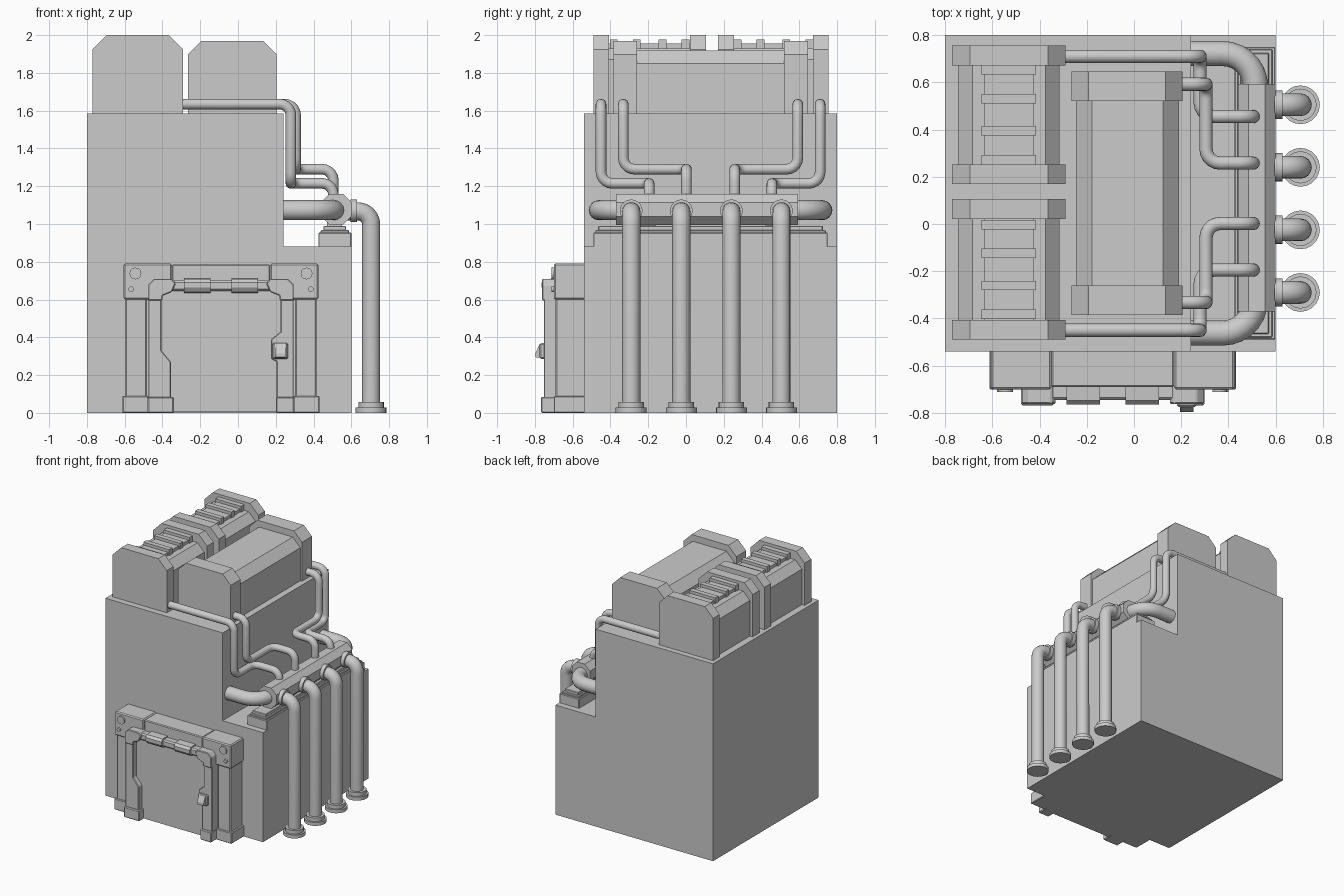
import bpy, bmesh
from math import radians
from mathutils import Vector

if "Cube" in bpy.data.objects:
    bpy.data.objects.remove(bpy.data.objects["Cube"])

CY = 0.13    # mirror plane of the machine body (y)
DX = -0.09   # mirror plane of the front hatch (x)


def finish(name, bm, bevel=0.0, smooth=False):
    bmesh.ops.recalc_face_normals(bm, faces=bm.faces)
    if bevel:
        bmesh.ops.bevel(bm, geom=bm.edges[:], offset=bevel, segments=1, affect='EDGES', profile=0.5)
    me = bpy.data.meshes.new(name)
    bm.to_mesh(me)
    bm.free()
    ob = bpy.data.objects.new(name, me)
    bpy.context.collection.objects.link(ob)
    if smooth:
        smooth_it(ob)
    return ob


def smooth_it(ob):
    bpy.ops.object.select_all(action='DESELECT')
    ob.select_set(True)
    bpy.context.view_layer.objects.active = ob
    bpy.ops.object.shade_smooth_by_angle(angle=radians(35))


def prism(name, pts, axis, a, b, bevel=0.0):
    """Extrude a 2D outline along an axis from a to b."""
    place = {'x': lambda p, t: (t, p[0], p[1]), 'y': lambda p, t: (p[0], t, p[1]),
             'z': lambda p, t: (p[0], p[1], t)}[axis]
    bm = bmesh.new()
    lo = [bm.verts.new(place(p, a)) for p in pts]
    hi = [bm.verts.new(place(p, b)) for p in pts]
    bm.faces.new(lo)
    bm.faces.new(hi)
    for i in range(len(pts)):
        j = (i + 1) % len(pts)
        bm.faces.new((lo[i], lo[j], hi[j], hi[i]))
    return finish(name, bm, bevel)


def box(name, x, y, z, bevel=0.0):
    return prism(name, [(x[0], y[0]), (x[1], y[0]), (x[1], y[1]), (x[0], y[1])], 'z', z[0], z[1], bevel)


def cyl(name, c, r, depth, axis='z', sides=20):
    bm = bmesh.new()
    bmesh.ops.create_cone(bm, cap_ends=True, segments=sides, radius1=r, radius2=r, depth=depth)
    rot = {'z': Vector((0, 0, 1)), 'x': Vector((1, 0, 0)), 'y': Vector((0, 1, 0))}[axis]
    q = Vector((0, 0, 1)).rotation_difference(rot)
    for v in bm.verts:
        v.co = q @ v.co + Vector(c)
    return finish(name, bm, 0, True)


def pipe(name, pts, r, fillet, steps=5):
    """Round pipe along a path of right-angled turns with rounded corners."""
    pts = [Vector(p) for p in pts]
    path = [pts[0]]
    for p, c, n in zip(pts, pts[1:], pts[2:]):
        a = c + (p - c).normalized() * fillet
        b = c + (n - c).normalized() * fillet
        o = a + b - c
        for i in range(steps + 1):
            d = (a - o).normalized().slerp((b - o).normalized(), i / steps)
            path.append(o + d * fillet)
    path.append(pts[-1])
    cu = bpy.data.curves.new(name, 'CURVE')
    cu.dimensions = '3D'
    cu.bevel_depth, cu.bevel_resolution, cu.use_fill_caps = r, 6, True
    sp = cu.splines.new('POLY')
    sp.points.add(len(path) - 1)
    for s, p in zip(sp.points, path):
        s.co = (*p, 1)
    tmp = bpy.data.objects.new(name + "_path", cu)
    bpy.context.collection.objects.link(tmp)
    bpy.context.view_layer.update()
    me = bpy.data.meshes.new_from_object(tmp.evaluated_get(bpy.context.evaluated_depsgraph_get()))
    bpy.data.objects.remove(tmp)
    ob = bpy.data.objects.new(name, me)
    bpy.context.collection.objects.link(ob)
    smooth_it(ob)


def tank_outline(x0, x1, top, c):
    return [(x0, 1.57), (x1, 1.57), (x1, top - c), (x1 - c, top), (x0 + c, top), (x0, top - c)]


# Stepped main housing
prism("housing", [(-.8, 0), (.6, 0), (.6, .88), (.242, .88), (.242, 1.585), (-.8, 1.585)], 'y', -.54, .8)

# Two ribbed tanks on the left
for y0, y1 in ((.17, .755), (-.49, .105)):
    prism("ribbed_tank_body", tank_outline(-.745, -.315, 1.93, .06), 'y', y0 + .02, y1 - .02)
    for a, b in ((y0, y0 + .083), (y1 - .083, y1)):
        prism("ribbed_tank_cap", tank_outline(-.77, -.29, 2.0, .075), 'y', a, b)
    box("rib_strip", (-.635, -.425), (y0 + .05, y1 - .05), (1.92, 1.955))
    mid = (y0 + y1) / 2
    for d in (-.19, -.068, .068, .19):
        box("tank_rib", (-.645, -.415), (mid + d - .02, mid + d + .02), (1.92, 1.978))

# Smooth tank on the right
prism("plain_tank_body", tank_outline(-.245, .19, 1.918, .068), 'y', -.3, .56)
for a, b in ((-.385, -.26), (.52, .645)):
    prism("plain_tank_cap", tank_outline(-.265, .205, 1.97, .072), 'y', a, b)

# Tiered plinth and octagonal manifold on the step
for x0, x1, e, z0, z1 in ((.425, .6, .62, .87, .955), (.438, .587, .61, .95, .968), (.452, .572, .595, .96, .99)):
    box("manifold_plinth", (x0, x1), (CY - e, CY + e), (z0, z1), .004)
for s in (-1, 1):
    box("manifold_support", (.47, .55), (CY + s * .35 - .06, CY + s * .35 + .06), (.98, 1.02))
c = .045
prism("manifold", [(.44 + c, .995), (.6 - c, .995), (.6, .995 + c), (.6, 1.16 - c), (.6 - c, 1.16),
                   (.44 + c, 1.16), (.44, 1.16 - c), (.44, .995 + c)], 'y', -.37, .59 + .003)

# Side feed pipes and thin tank pipes, mirrored about the body centre
for s in (-1, 1):
    def m(*p):
        return (p[0], CY + s * (p[1] - CY), p[2])
    pipe("side_feed_pipe", [m(.2, .722, 1.073), m(.515, .722, 1.073), m(.515, .57, 1.073)], .053, .14, 7)
    pipe("outer_tank_pipe", [m(-.31, .71, 1.635), m(.28, .71, 1.635), m(.28, .71, 1.215), m(.28, .455, 1.215),
                             m(.505, .455, 1.215), m(.505, .455, 1.13)], .028, .06)
    pipe("inner_tank_pipe", [m(.18, .592, 1.635), m(.305, .592, 1.635), m(.305, .592, 1.29), m(.305, .258, 1.29),
                             m(.505, .258, 1.29), m(.505, .258, 1.13)], .028, .06)

# Four down pipes with flanges
for i in range(4):
    y = -.29 + i * .265
    pipe("down_pipe", [(.58, y, 1.067), (.705, y, 1.067), (.705, y, .01)], .048, .07, 6)
    cyl("manifold_collar", (.612, y, 1.07), .06, .035, 'x')
    cyl("floor_flange", (.705, y, .014), .082, .028)
    cyl("floor_flange_upper", (.705, y, .04), .068, .035)

# Front hatch: backing frame, door panel and lintel
box("hatch_backing", (-.595, .415), (-.675, -.53), (0, .7))
box("door_panel", (-.41, .235), (-.712, -.66), (.005, .66))
box("hatch_lintel", (-.35, .17), (-.69, -.53), (.6, .785), .006)
box("hatch_crossbar", (-.43, .25), (-.745, -.68), (.645, .7), .01)
for x0 in (-.285, -.035):
    prism("hinge_knuckle", [(-.69, .63), (-.748, .64), (-.765, .665), (-.765, .69), (-.748, .708), (-.69, .712)],
          'x', x0, x0 + .14)

for s in (-1, 1):
    def span(a, b):
        return tuple(sorted((DX + s * a, DX + s * b)))
    box("corner_block", span(.26, .515), (-.70, -.53), (.6, .79), .008)
    box("outer_post", span(.395, .505), (-.69, -.53), (0, .61), .006)
    box("outer_foot", span(.385, .522), (-.70, -.53), (0, .09), .005)
    box("inner_foot", span(.25 if s < 0 else .29, .388), (-.768, -.6), (0, .085), .006)
    # Sloped bracket joining post and crossbar
    prism("post_bracket", [(DX + s * a, z) for a, z in ((.385, .595), (.385, .68), (.355, .71), (.26, .71),
                                                        (.24, .685), (.26, .64), (.31, .62), (.31, .595))],
          'y', -.762, -.66, .005)
    cyl("large_bolt", (DX + s * .453, -.70, .738), .031, .024, 'y')
    for a in (.475, .298):
        cyl("small_bolt", (DX + s * a, -.70, .655), .015, .024, 'y', 12)

# Inner posts, kinked to clear the door; the right one carries the latch
prism("left_inner_post", [(-.475, 0), (-.355, 0), (-.355, .27), (-.405, .33), (-.405, .62), (-.475, .62)],
      'y', -.753, -.66, .005)
prism("right_inner_post", [(.295, 0), (.205, 0), (.205, .27), (.175, .285), (.175, .39), (.225, .43), (.225, .62),
                           (.295, .62)], 'y', -.753, -.66, .005)
box("latch_plate", (.182, .265), (-.775, -.70), (.285, .37), .008)
prism("latch_handle", [(-.76, .29), (-.797, .295), (-.797, .315), (-.775, .365), (-.76, .365)], 'x', .195, .252)
